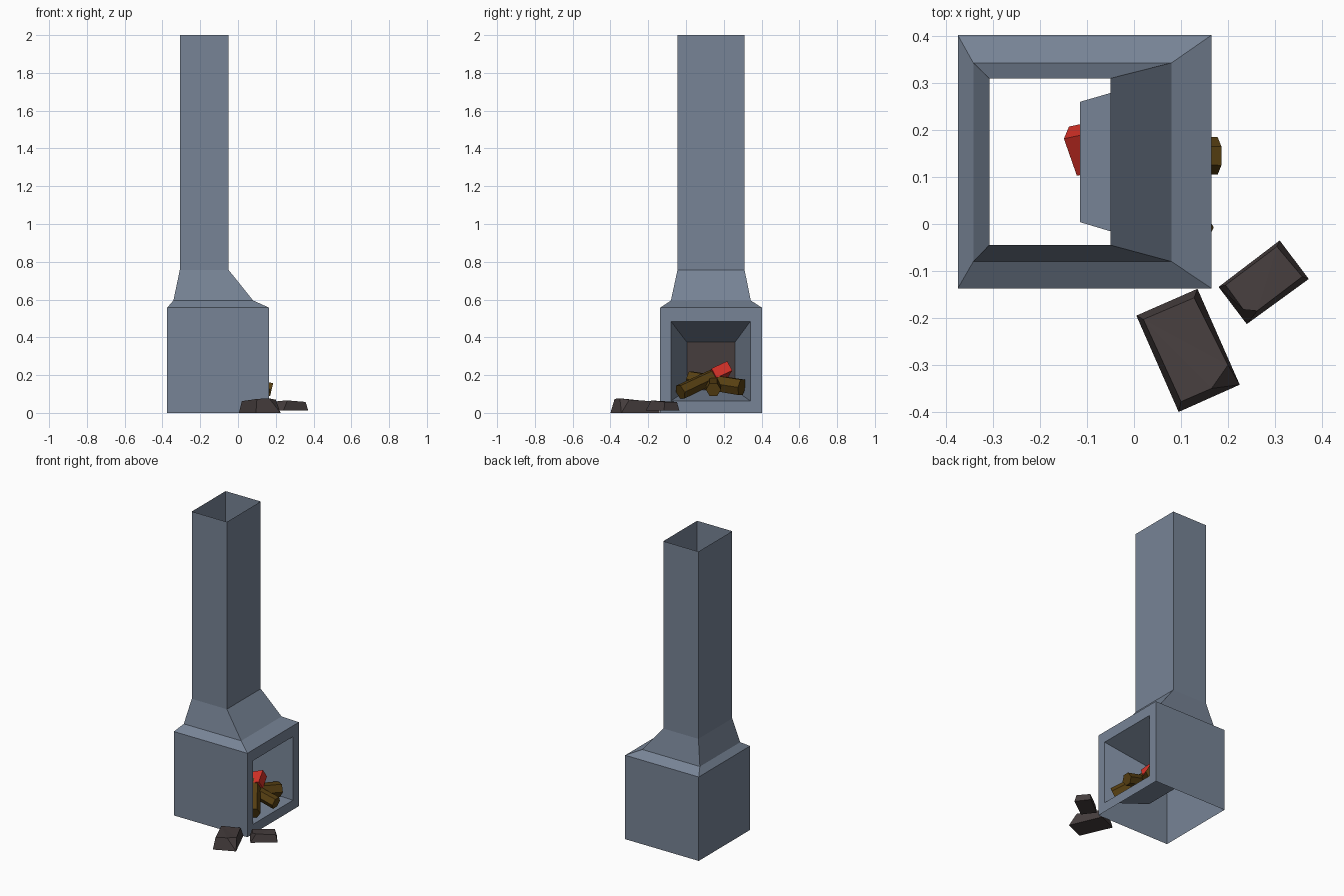
import bpy, bmesh, math
from mathutils import Vector, Matrix

if "Cube" in bpy.data.objects:
    bpy.data.objects.remove(bpy.data.objects["Cube"])


def material(name, rgb):
    m = bpy.data.materials.new(name)
    m.diffuse_color = (*rgb, 1)
    m.use_nodes = True
    m.node_tree.nodes["Principled BSDF"].inputs["Base Color"].default_value = m.diffuse_color
    return m


STEEL = material("blue_grey_steel", (0.185, 0.23, 0.305))
CHAR = material("charcoal", (0.062, 0.048, 0.048))
WOOD = material("brown_wood", (0.095, 0.05, 0.006))
EMBER = material("glowing_red", (0.65, 0.03, 0.02))


def finish(name, bm, *mats):
    bmesh.ops.remove_doubles(bm, verts=bm.verts, dist=0.0005)
    me = bpy.data.meshes.new(name)
    bm.to_mesh(me)
    bm.free()
    for m in mats:
        me.materials.append(m)
    ob = bpy.data.objects.new(name, me)
    bpy.context.collection.objects.link(ob)
    return ob


def loft(bm, rings, skip=()):
    """Join rings of points with quads; skip holds (level, side) pairs left open."""
    vs = [[bm.verts.new(p) for p in r] for r in rings]
    for k in range(len(vs) - 1):
        a, b = vs[k], vs[k + 1]
        n = len(a)
        for i in range(n):
            if (k, i) not in skip:
                j = (i + 1) % n
                bm.faces.new((a[i], a[j], b[j], b[i]))
    return vs


def flat_ring(x0, x1, y0, y1, z):
    return [(x0, y0, z), (x1, y0, z), (x1, y1, z), (x0, y1, z)]


def side_ring(x, y0, y1, z0, z1):
    return [(x, y0, z0), (x, y1, z0), (x, y1, z1), (x, y0, z1)]


# Stove shell: body, shoulder, hood and flue, open at top and bottom
bm = bmesh.new()
loft(bm, [
    flat_ring(-0.375, 0.165, -0.137, 0.402, 0.0),
    flat_ring(-0.375, 0.165, -0.137, 0.402, 0.557),
    flat_ring(-0.342, 0.08, -0.08, 0.343, 0.595),
    flat_ring(-0.308, -0.05, -0.045, 0.31, 0.757),
    flat_ring(-0.308, -0.05, -0.045, 0.31, 2.0),
], skip={(0, 1)})
# Door frame and tapering firebox with a charred back
box = loft(bm, [
    side_ring(0.165, -0.137, 0.402, 0.0, 0.557),
    side_ring(0.165, -0.08, 0.341, 0.063, 0.485),
    side_ring(-0.115, 0.004, 0.26, 0.12, 0.375),
])
bm.faces.new(box[-1]).material_index = 1
finish("stove", bm, STEEL, CHAR)


# Logs: six-sided bars between two points
def bar(name, a, b, radius, mat, sides=6, squash=1.0, roll=0.0):
    a, b = Vector(a), Vector(b)
    d = b - a
    rot = d.to_track_quat('Z', 'Y').to_matrix().to_4x4()
    bm = bmesh.new()
    bmesh.ops.create_cone(
        bm, cap_ends=True, segments=sides, radius1=radius, radius2=radius * 0.95,
        depth=d.length,
        matrix=Matrix.Translation((a + b) / 2) @ rot @ Matrix.Rotation(roll, 4, 'Z')
        @ Matrix.Diagonal((1, squash, 1, 1)) @ Matrix.Rotation(math.pi / sides, 4, 'Z'))
    finish(name, bm, mat)


bar("log_left", (0.135, -0.03, 0.11), (0.0, 0.17, 0.205), 0.042, WOOD)
bar("log_right", (0.095, 0.295, 0.135), (-0.04, 0.02, 0.18), 0.048, WOOD)
bar("log_front", (0.178, 0.145, 0.123), (-0.04, 0.145, 0.175), 0.04, WOOD)
bar("ember_log", (0.05, 0.19, 0.23), (-0.13, 0.155, 0.17), 0.068, EMBER,
    sides=4, squash=0.6, roll=math.radians(-25))


# Loose coals: tapered blocks with one clipped top corner
def coal(name, base, top, z0, heights):
    bm = bmesh.new()
    low = [(x, y, z0) for x, y in base]
    high = [(x, y, h) for (x, y), h in zip(top, heights)]
    vs = loft(bm, [low, high])
    bm.faces.new(vs[0][::-1])
    cap = bm.faces.new(vs[1])
    bmesh.ops.triangulate(bm, faces=[cap])
    finish(name, bm, CHAR)


coal("coal_large",
     [(0.095, -0.40), (0.225, -0.342), (0.225, -0.342), (0.135, -0.138), (0.005, -0.195)],
     [(0.10, -0.378), (0.165, -0.35), (0.20, -0.30), (0.128, -0.157), (0.02, -0.203)],
     0.0, [0.074, 0.077, 0.07, 0.06, 0.062])
coal("coal_small",
     [(0.24, -0.213), (0.372, -0.117), (0.31, -0.035), (0.18, -0.134), (0.18, -0.134)],
     [(0.262, -0.185), (0.358, -0.112), (0.304, -0.048), (0.195, -0.13), (0.233, -0.182)],
     0.012, [0.066, 0.058, 0.058, 0.06, 0.064])
